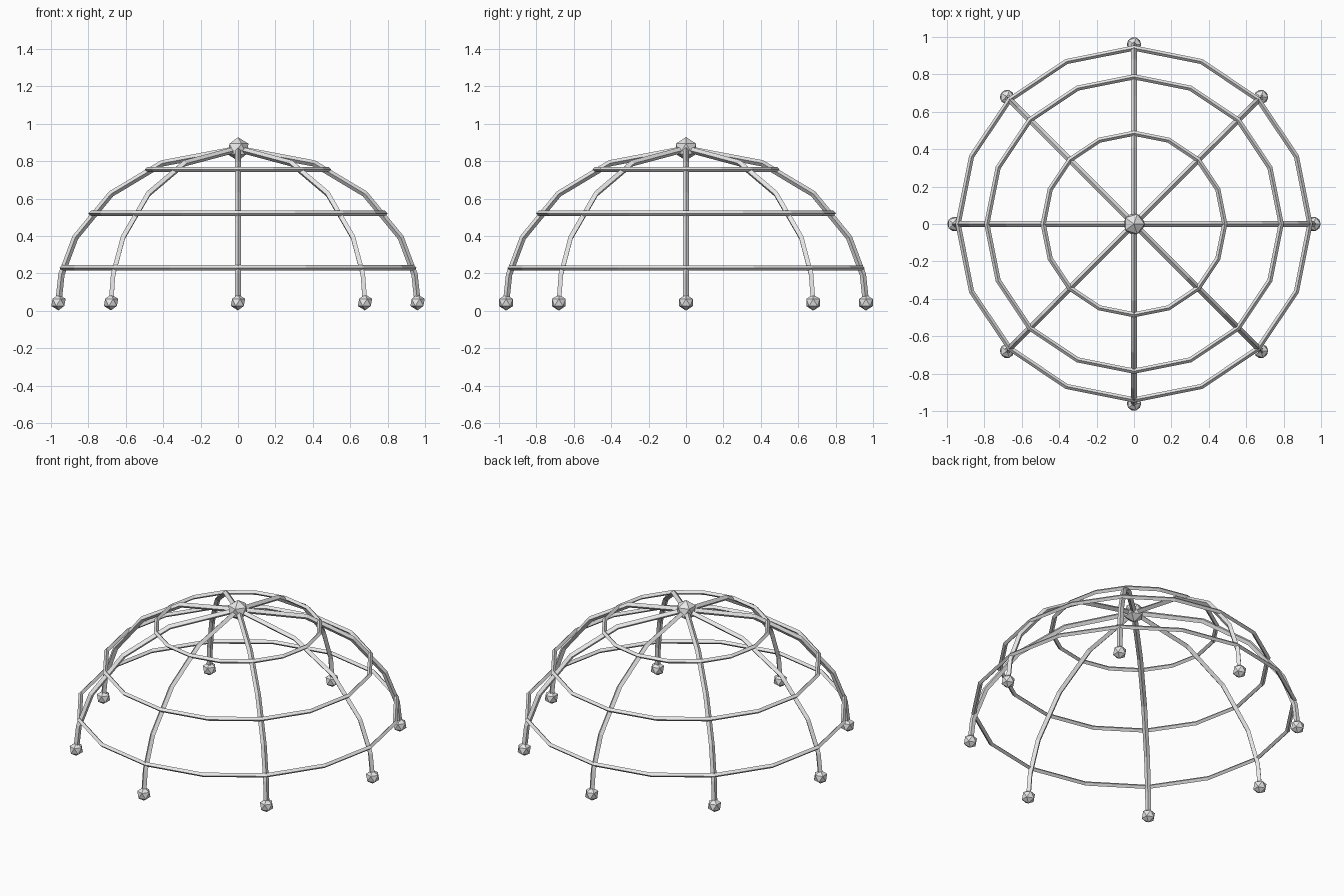
import bpy
from math import sin, cos, radians, pi

cube = bpy.data.objects.get("Cube")
if cube:
    bpy.data.objects.remove(cube, do_unlink=True)

# Single metal colour
metal = bpy.data.materials.new("light_grey_metal")
metal.use_nodes = True
grey = (0.8, 0.8, 0.8, 1)
metal.diffuse_color = grey
metal.node_tree.nodes["Principled BSDF"].inputs["Base Color"].default_value = grey

RADIUS, HEIGHT, BASE = 0.96, 0.82, 0.045


def dome(elevation):
    """Radius and height on the dome at an elevation in degrees."""
    a = radians(elevation)
    return RADIUS * cos(a), BASE + HEIGHT * sin(a)


def bar(name, points, thickness, closed=False):
    """Square bar, set on edge, along a polyline."""
    curve = bpy.data.curves.new(name, "CURVE")
    curve.dimensions = "3D"
    curve.twist_mode = "Z_UP"
    curve.bevel_depth = thickness
    curve.bevel_resolution = 0
    curve.use_fill_caps = True
    line = curve.splines.new("POLY")
    line.points.add(len(points) - 1)
    for p, co in zip(line.points, points):
        p.co = (*co, 1)
    line.use_cyclic_u = closed
    line.use_smooth = False
    curve.materials.append(metal)
    obj = bpy.data.objects.new(name, curve)
    bpy.context.collection.objects.link(obj)


def ball(name, radius, location):
    """Faceted connector."""
    bpy.ops.mesh.primitive_ico_sphere_add(subdivisions=1, radius=radius, location=location)
    obj = bpy.context.object
    obj.name = name
    obj.data.materials.append(metal)


# Curved ribs with a foot under each
for i in range(8):
    a = i * pi / 4
    path = [dome(e) for e in (0, 10.5, 25, 45, 65, 90)]
    bar(f"rib_{i + 1}", [(r * cos(a), r * sin(a), z) for r, z in path], 0.017)
    ball(f"foot_{i + 1}", 0.043, (RADIUS * cos(a), RADIUS * sin(a), BASE))

# Horizontal hoops, resting just outside the ribs
for name, e in (("lower_hoop", 13), ("middle_hoop", 35.5), ("upper_hoop", 60)):
    r, z = dome(e)
    r += 0.005
    bar(name, [(r * cos(k * pi / 8), r * sin(k * pi / 8), z) for k in range(16)], 0.014, True)

# Crown connector
ball("crown_hub", 0.063, (0, 0, BASE + HEIGHT))
